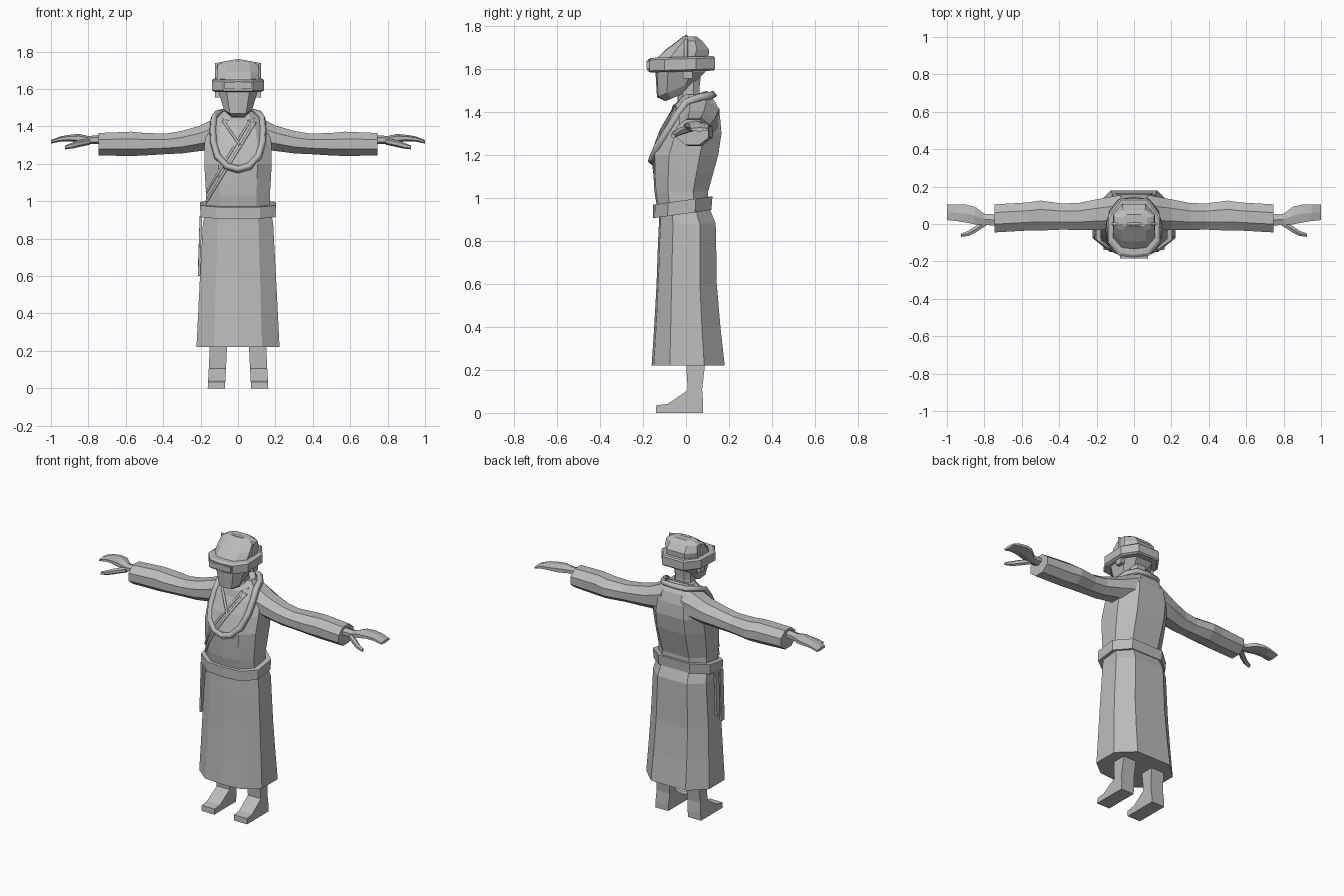
import bpy, bmesh, math
from mathutils import Vector
from mathutils.bvhtree import BVHTree

if "Cube" in bpy.data.objects:
    bpy.data.objects.remove(bpy.data.objects["Cube"])

grey = bpy.data.materials.new("plain grey")
grey.diffuse_color = (0.5, 0.5, 0.5, 1)
grey.use_nodes = True
grey.node_tree.nodes["Principled BSDF"].inputs["Base Color"].default_value = grey.diffuse_color


def loft(name, rings):
    """Skin a list of equal-length point rings and cap both ends."""
    bm = bmesh.new()
    vs = [[bm.verts.new(p) for p in r] for r in rings]
    n = len(vs[0])
    for a, b in zip(vs, vs[1:]):
        for i in range(n):
            j = (i + 1) % n
            bm.faces.new((a[i], a[j], b[j], b[i]))
    bm.faces.new(vs[0])
    bm.faces.new(vs[-1])
    bmesh.ops.recalc_face_normals(bm, faces=bm.faces)
    me = bpy.data.meshes.new(name)
    bm.to_mesh(me)
    bm.free()
    me.materials.append(grey)
    ob = bpy.data.objects.new(name, me)
    bpy.context.collection.objects.link(ob)
    return ob


def ring(z, w, yf, yb, tilt=0.0):
    """Faceted body outline: half width w, front yf, back yb, tilted about x."""
    d = yb - yf
    half = [(0, yf), (.58 * w, yf + .03 * d), (w, yf + .25 * d),
            (w, yb - .28 * d), (.55 * w, yb), (0, yb)]
    pts = half + [(-x, y) for x, y in half[-2:0:-1]]
    return [(x, y, z + tilt * y) for x, y in pts]


def body(name, rows):
    return loft(name, [ring(*r) for r in rows])


def limb(name, side, rows, n=8):
    """Loft along x from rows of (x, y centre, z centre, half y, half z)."""
    rings = []
    for x, y, z, hy, hz in rows:
        k = 1 / math.cos(math.pi / n)
        ang = [math.tau * (i + .5) / n for i in range(n)]
        rings.append([(side * x, y + hy * k * math.cos(a), z + hz * k * math.sin(a)) for a in ang])
    return loft(name, rings)


def cord(name, pts, radius, closed=False):
    """Four-sided cord along a polyline."""
    cu = bpy.data.curves.new(name, 'CURVE')
    cu.dimensions = '3D'
    cu.bevel_depth = radius
    cu.bevel_resolution = 0
    cu.use_fill_caps = True
    sp = cu.splines.new('POLY')
    sp.points.add(len(pts) - 1)
    for p, co in zip(sp.points, pts):
        p.co = (*co, 1)
    sp.use_cyclic_u = closed
    cu.materials.append(grey)
    ob = bpy.data.objects.new(name, cu)
    bpy.context.collection.objects.link(ob)


def box(name, lo, hi):
    (x0, y0, z0), (x1, y1, z1) = lo, hi
    return loft(name, [[(x0, y0, z), (x1, y0, z), (x1, y1, z), (x0, y1, z)] for z in (z0, z1)])


# Robe: skirt, torso, belt
body("skirt", [(.22, .222, -.16, .18), (.40, .213, -.148, .16), (.60, .203, -.137, .143),
               (.80, .192, -.13, .14), (.88, .188, -.126, .138), (.95, .175, -.125, .11)])
torso = body("torso", [(.93, .172, -.13, .105), (1.03, .17, -.147, .103), (1.12, .176, -.152, .128),
                       (1.20, .18, -.155, .15), (1.30, .18, -.12, .165), (1.38, .165, -.078, .158),
                       (1.44, .12, -.045, .14), (1.48, .08, -.015, .11)])
body("belt", [(.927, .20, -.153, .118, .14), (.99, .203, -.153, .123, .14)])
for i, y in enumerate((-.085, -.04)):
    loft("sash_tail", [[(x, y, z), (x + .012, y, z), (x + .012, y + .033, z), (x, y + .033, z)]
                       for x, z in ((-.214, .60 + .05 * i), (-.205, .92))])

# Chest details laid on the torso surface
tree = BVHTree.FromPolygons([v.co.copy() for v in torso.data.vertices],
                            [list(p.vertices) for p in torso.data.polygons])


def on_chest(x, z, lift):
    hit = tree.ray_cast(Vector((x, -1, z)), Vector((0, 1, 0)))[0]
    return (x, (hit.y if hit else 0) - lift, z)


def lapel(name, a, b, radius, n=8):
    cord(name, [on_chest(a[0] + (b[0] - a[0]) * i / n, a[1] + (b[1] - a[1]) * i / n, .002)
                for i in range(n + 1)], radius)


lapel("lapel_edge", (.09, 1.42), (-.168, 1.0), .010)
lapel("lapel_hem", (.065, 1.43), (-.168, 1.05), .008)
lapel("under_lapel", (-.08, 1.43), (.01, 1.30), .009)

half = [on_chest(x, z, .004) for x, z in
        ((0, 1.17), (.06, 1.187), (.11, 1.24), (.132, 1.32), (.135, 1.385))]
half += [(.13, .0, 1.445), (.115, .06, 1.465), (.075, .115, 1.475), (0, .125, 1.478)]
cord("cowl", half + [(-x, y, z) for x, y, z in half[-2:0:-1]], .020, True)
body("collar", [(1.41, .11, -.075, .125, .35), (1.455, .088, -.062, .10, .42), (1.46, .07, -.05, .08, .42)])

# Head
body("neck", [(1.40, .066, -.04, .075), (1.50, .056, -.04, .062), (1.58, .056, -.05, .07)])
body("head", [(1.49, .05, -.095, .02, .42), (1.525, .075, -.135, .05, .42), (1.585, .105, -.142, .09),
              (1.65, .113, -.135, .105), (1.69, .113, -.095, .107), (1.73, .108, -.04, .075),
              (1.75, .07, -.015, .05)])
body("headband", [(1.588, .125, -.165, .128, .03), (1.596, .139, -.178, .135, .03),
                  (1.647, .139, -.178, .135, .03), (1.656, .125, -.165, .128, .03)])
box("visor_plate", (-.075, -.184, 1.602), (.075, -.17, 1.637))
cord("cap_ridge", [(-.113, 0, 1.65), (-.115, 0, 1.733), (0, 0, 1.752), (.115, 0, 1.733), (.113, 0, 1.65)], .009)

# Arms, hands, legs on both sides
for s in (-1, 1):
    limb("sleeve", s, [(.07, .06, 1.375, .095, .095), (.2, .05, 1.337, .082, .068),
                       (.3, .04, 1.316, .072, .06), (.385, .04, 1.307, .07, .055),
                       (.5, .045, 1.305, .08, .06), (.57, .04, 1.307, .075, .065),
                       (.745, .03, 1.305, .075, .06)])
    limb("hand", s, [(.72, .02, 1.33, .03, .022), (.80, .025, 1.328, .03, .018),
                     (.85, .045, 1.337, .047, .02), (.90, .056, 1.338, .048, .015),
                     (.95, .06, 1.333, .044, .012), (1.0, .062, 1.318, .041, .008)], 6)
    limb("thumb", s, [(.79, .01, 1.32, .018, .015), (.85, -.03, 1.308, .017, .016),
                      (.885, -.05, 1.298, .014, .014), (.925, -.06, 1.288, .009, .009)], 6)
    box("ear", (s * .098, -.015, 1.555), (s * .122, .03, 1.60))
    # leg and foot: side profile extruded in x, tapering toward the hem
    prof = [(-.14, 0), (.08, 0), (.08, .04), (.075, .11), (.09, .24), (0, .24),
            (.008, .105), (-.085, .042), (-.138, .035)]
    loft("leg", [[(s * (x - .012 * min(z / .22, 1)), y, z) for y, z in prof] for x in (.07, .162)])
